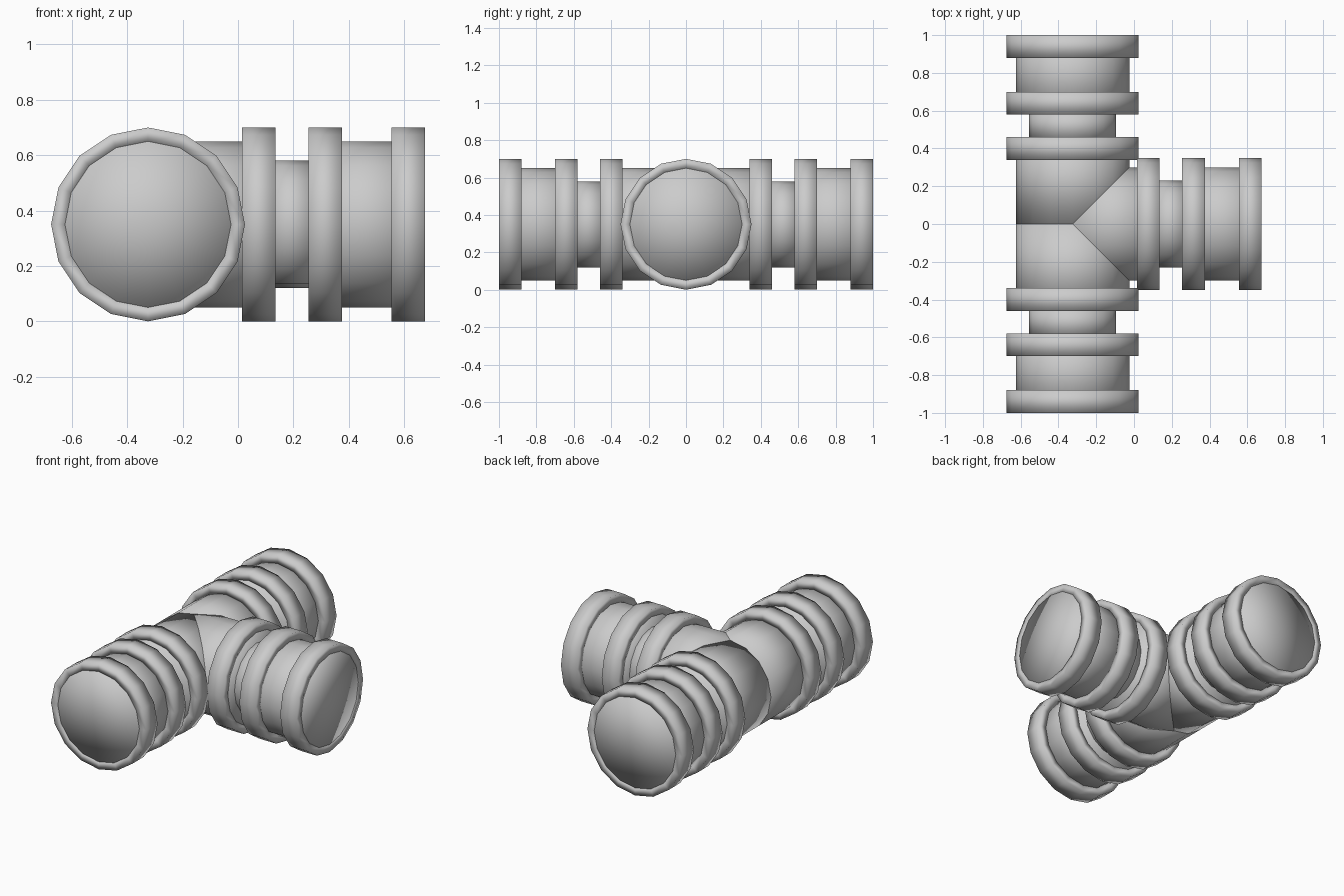
import bpy, bmesh, math
from mathutils import Matrix, Vector

if "Cube" in bpy.data.objects:
    bpy.data.objects.remove(bpy.data.objects["Cube"])

SIDES = 16
R_RIM, R_PIPE, R_GROOVE = 0.35, 0.30, 0.23
CENTRE = Vector((-0.325, 0, 0.35))


def revolve(name, profile, angle, closed=False):
    """Spin (distance, radius) points about the arm axis, then turn the arm by angle."""
    bm = bmesh.new()
    rings = []
    for i in range(SIDES):
        a = 2 * math.pi * i / SIDES
        rings.append([bm.verts.new((d, r * math.cos(a), r * math.sin(a))) for d, r in profile])
    n = len(profile)
    for i in range(SIDES):
        p, q = rings[i], rings[(i + 1) % SIDES]
        for j in range(n if closed else n - 1):
            k = (j + 1) % n
            bm.faces.new((p[j], p[k], q[k], q[j]))
    bmesh.ops.remove_doubles(bm, verts=bm.verts, dist=1e-5)
    bmesh.ops.recalc_face_normals(bm, faces=bm.faces)
    for f in bm.faces:
        f.smooth = True
    bm.transform(Matrix.Translation(CENTRE) @ Matrix.Rotation(angle, 4, 'Z'))
    me = bpy.data.meshes.new(name)
    bm.to_mesh(me)
    bm.free()
    bpy.context.collection.objects.link(bpy.data.objects.new(name, me))


def cylinder(name, d0, d1, r, angle):
    revolve(name, [(d0, 0), (d0, r), (d1, r), (d1, 0)], angle)


def collar(name, d0, d1, angle):
    revolve(name, [(d0, R_PIPE), (d0, R_RIM), (d1, R_RIM), (d1, R_PIPE)], angle, closed=True)


# Three identical arms meeting at the tee centre
for arm, deg in (("branch", 0), ("back", 90), ("front", -90)):
    ang = math.radians(deg)
    cylinder(arm + "_inner_pipe", 0.0, 0.46, R_PIPE, ang)
    cylinder(arm + "_groove", 0.44, 0.60, R_GROOVE, ang)
    cylinder(arm + "_outer_pipe", 0.58, 1.0, R_PIPE, ang)
    # Raised collars
    for label, d0 in (("inner", 0.34), ("middle", 0.58), ("end", 0.88)):
        collar(f"{arm}_{label}_collar", d0, d0 + 0.12, ang)
